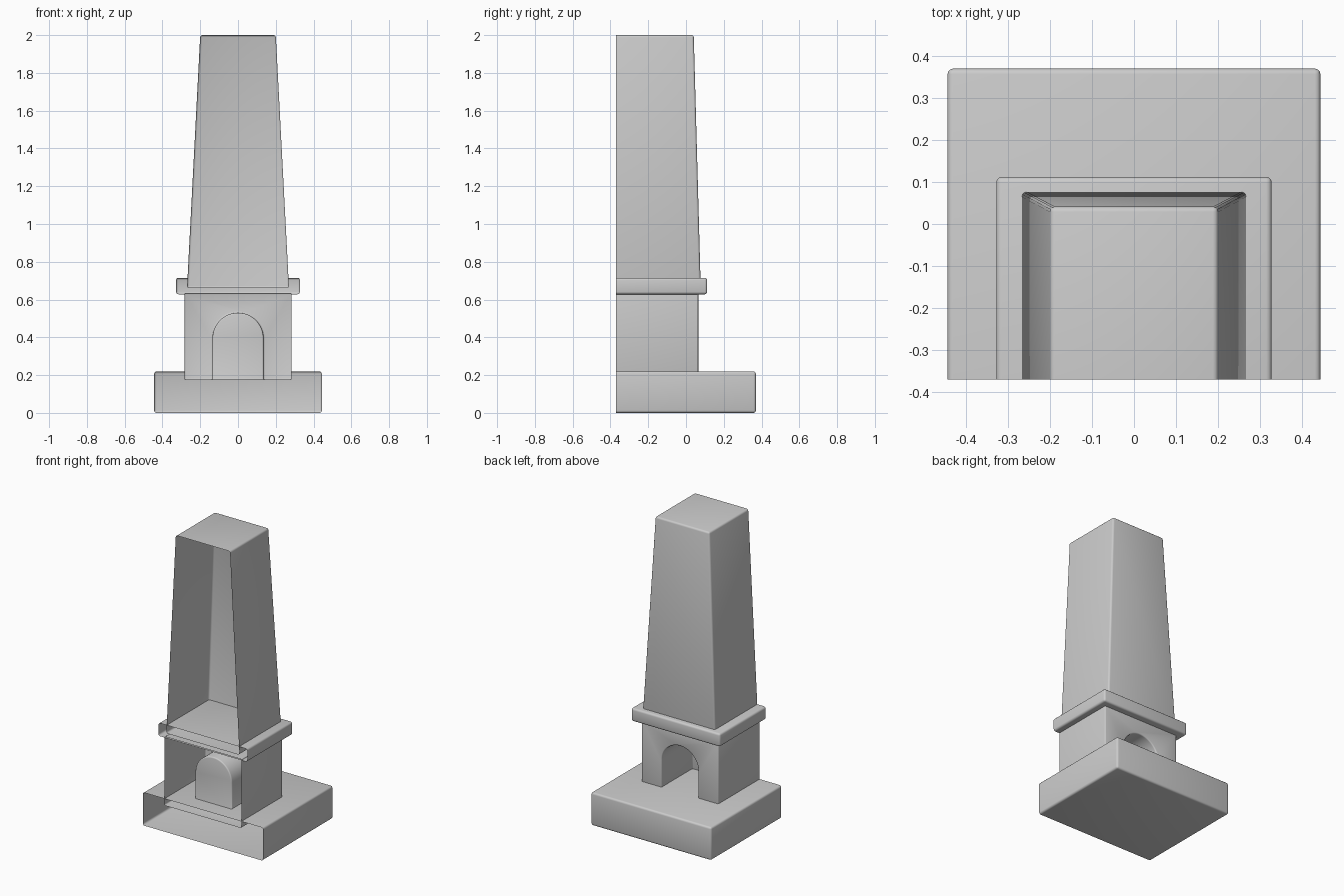
import bpy, bmesh, math
from mathutils import Vector

if "Cube" in bpy.data.objects:
    bpy.data.objects.remove(bpy.data.objects["Cube"])

CUT = -0.37      # open plane at the front
FRONT = -0.60    # blocks are built past the plane, then trimmed


def new_object(name, bm):
    bmesh.ops.recalc_face_normals(bm, faces=bm.faces)
    mesh = bpy.data.meshes.new(name)
    bm.to_mesh(mesh)
    bm.free()
    ob = bpy.data.objects.new(name, mesh)
    bpy.context.collection.objects.link(ob)
    return ob


def block(name, bottom, top):
    """Tapered box; bottom and top are (half width, back y, z)."""
    bm = bmesh.new()
    bmesh.ops.create_cube(bm, size=2)
    for v in bm.verts:
        w, back, z = top if v.co.z > 0 else bottom
        v.co = (math.copysign(w, v.co.x), back if v.co.y > 0 else FRONT, z)
    return new_object(name, bm)


def arch_cutter(half, spring, low, y0, y1):
    """Round-headed prism running along y."""
    pts = [(half, low)]
    pts += [(half * math.cos(math.pi * i / 24), spring + half * math.sin(math.pi * i / 24))
            for i in range(25)]
    pts.append((-half, low))
    bm = bmesh.new()
    face = bm.faces.new([bm.verts.new((x, y0, z)) for x, z in pts])
    ext = bmesh.ops.extrude_face_region(bm, geom=[face])
    moved = [g for g in ext["geom"] if isinstance(g, bmesh.types.BMVert)]
    bmesh.ops.translate(bm, verts=moved, vec=(0, y1 - y0, 0))
    ob = new_object("arch_cutter", bm)
    ob.hide_render = True
    return ob


def finish(ob, width, cutter=None):
    """Cut the niche, round the edges, trim open at the front, smooth."""
    if cutter:
        mod = ob.modifiers.new("niche", 'BOOLEAN')
        mod.object = cutter
        mod.solver = 'EXACT'
    bev = ob.modifiers.new("round", 'BEVEL')
    bev.width = width
    bev.segments = 3
    bev.limit_method = 'ANGLE'
    bev.use_clamp_overlap = False
    bpy.context.view_layer.update()
    dg = bpy.context.evaluated_depsgraph_get()
    bm = bmesh.new()
    bm.from_mesh(ob.evaluated_get(dg).to_mesh())
    bmesh.ops.bisect_plane(bm, geom=bm.verts[:] + bm.edges[:] + bm.faces[:],
                           plane_co=Vector((0, CUT, 0)), plane_no=Vector((0, 1, 0)),
                           clear_inner=True)
    ob.modifiers.clear()
    bm.to_mesh(ob.data)
    bm.free()
    if cutter:
        bpy.data.objects.remove(cutter)
    bpy.ops.object.select_all(action='DESELECT')
    ob.select_set(True)
    bpy.context.view_layer.objects.active = ob
    bpy.ops.object.shade_smooth_by_angle(angle=math.radians(35))


# Base slab
finish(block("base", (0.444, 0.37, 0.0), (0.444, 0.37, 0.22)), 0.013)
# Pedestal with arched niche in the back
finish(block("pedestal", (0.284, 0.065, 0.175), (0.284, 0.065, 0.635)), 0.008,
       arch_cutter(0.135, 0.395, 0.10, -0.26, 0.30))
# Cornice band
finish(block("cornice", (0.328, 0.112, 0.628), (0.328, 0.112, 0.715)), 0.013)
# Tapered shaft
finish(block("shaft", (0.27, 0.078, 0.66), (0.2, 0.041, 2.0)), 0.012)
